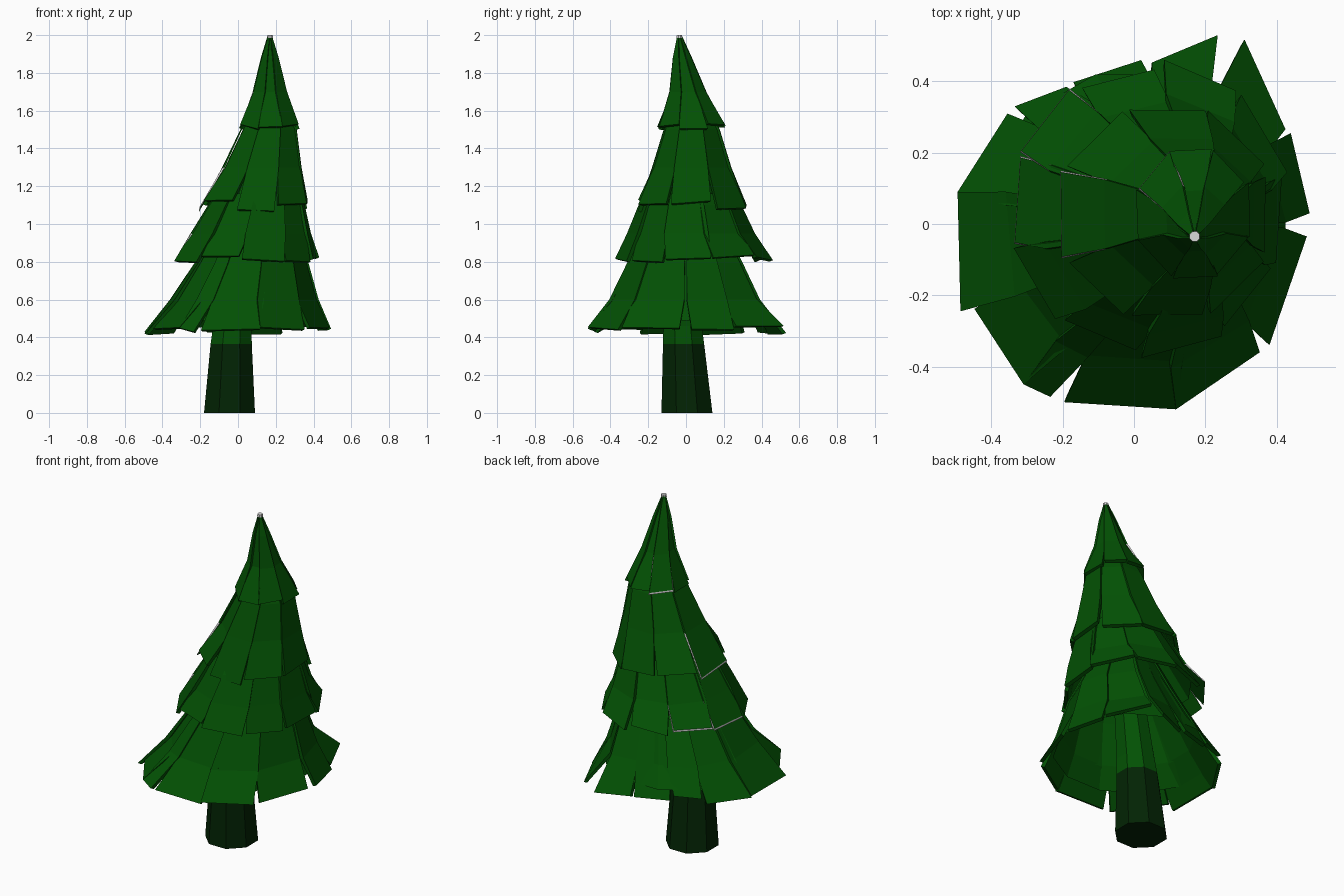
import bpy, bmesh, math, random
from mathutils import Vector

if "Cube" in bpy.data.objects:
    bpy.data.objects.remove(bpy.data.objects["Cube"])

random.seed(4)


def material(name, col):
    m = bpy.data.materials.new(name)
    m.diffuse_color = (*col, 1)
    m.use_nodes = True
    m.node_tree.nodes["Principled BSDF"].inputs["Base Color"].default_value = m.diffuse_color
    return m


GREEN = material("needle green", (0.0009, 0.083, 0.0012))
DARK = material("dark trunk green", (0.0008, 0.0175, 0.0012))
GREY = material("pale grey", (0.7, 0.7, 0.7))


def finish(bm, name, mats):
    bmesh.ops.recalc_face_normals(bm, faces=bm.faces)
    me = bpy.data.meshes.new(name)
    bm.to_mesh(me)
    bm.free()
    ob = bpy.data.objects.new(name, me)
    for m in mats:
        me.materials.append(m)
    bpy.context.collection.objects.link(ob)
    return ob


def loft(name, rings, sides, mats, rule=lambda z: 0, capped=True):
    """Faceted tube through rings of (x, y, z, radius)."""
    bm = bmesh.new()
    rows = []
    for x, y, z, r in rings:
        rows.append([bm.verts.new((x + r * math.cos((i + .5) * math.tau / sides),
                                   y + r * math.sin((i + .5) * math.tau / sides), z))
                     for i in range(sides)])
    for a, b in zip(rows, rows[1:]):
        for i in range(sides):
            j = (i + 1) % sides
            bm.faces.new((a[i], a[j], b[j], b[i]))
    if capped:
        bm.faces.new(rows[0][::-1])
        bm.faces.new(rows[-1])
    for f in bm.faces:
        f.material_index = rule(f.calc_center_median().z)
    return finish(bm, name, mats)


def bough_panel(bm, pa, pb, rim, rings, inset, grey):
    """One sloping slab hanging from the upper ring to rim corners pa and pb."""
    cols = []
    along = Vector((pb.x - pa.x, pb.y - pa.y)).normalized()
    for p, side in ((pa, -1), (pb, 1)):
        off = Vector((p.x - rim[0], p.y - rim[1]))
        d = off.normalized()
        col = [(p, d, side)]
        for x, y, z, k in rings:
            # the slab widens upward so neighbours overlap above the rim
            q = d * (off.length * .4 + rim[3] * .6) * k + along * side * rim[3] * .05 * k
            q -= q.normalized() * inset
            col.append((Vector((x + q.x, y + q.y, z)), d, side))
        cols.append(col)
    flare = .004 * grey
    side_dir = Vector((along.x, along.y, 0))
    grid = []
    for c in cols:
        outer, inner = [], []
        for i, (p, d, side) in enumerate(c):
            outer.append(bm.verts.new(p))
            t = .02 if i < 2 else .012
            q = p - Vector((d.x, d.y, .35)) * t * (1 - .5 * grey) + side_dir * side * flare
            if grey and i == 0:
                q += Vector((d.x, d.y, -.6)) * .011
            inner.append(bm.verts.new(q))
        grid.append((outer, inner))
    (ao, ai), (bo, bi) = grid
    n = len(ao)
    for i in range(n - 1):
        bm.faces.new((ao[i], bo[i], bo[i + 1], ao[i + 1]))
        bm.faces.new((ai[i], ai[i + 1], bi[i + 1], bi[i]))
        for o, s in ((ao, ai), (bo, bi)):
            bm.faces.new((o[i], o[i + 1], s[i + 1], s[i])).material_index = grey if i == 0 else 0
    bm.faces.new((ao[0], ai[0], bi[0], bo[0])).material_index = grey
    bm.faces.new((ao[-1], bo[-1], bi[-1], ai[-1]))


def tier(name, rim, rings, panels, grey=()):
    bm = bmesh.new()
    for n, (pa, pb) in enumerate(panels):
        # every second slab sits slightly further in
        g = int(n in grey)
        bough_panel(bm, pa, pb, rim, rings, -.004 if g else .01 * (n % 2), g)
    return finish(bm, name, [GREEN, GREY])


def ring_panels(rim, rx, ry, count, start, jit, gap):
    """Rim corner pairs spread around an ellipse with a seeded irregularity."""
    out = []
    step = math.tau / count
    for i in range(count):
        pair = []
        lift = random.uniform(-jit, jit)
        s = 1 + random.uniform(-.04, .05)
        for a in (i + gap, i + 1 - gap):
            t = math.radians(start) + (a + random.uniform(-.04, .04)) * step
            pair.append(Vector((rim[0] + rx * s * math.cos(t), rim[1] + ry * s * math.sin(t),
                                rim[2] + lift + random.uniform(-jit, jit) * .8)))
        out.append(pair)
    return out


# trunk: dark below, green where it meets the boughs
loft("trunk", [(-.045, .005, 0, .146), (-.036, -.013, .365, .118),
               (-.03, -.018, .46, .11), (.05, 0, .95, .08)], 8, [DARK, GREEN],
     lambda z: 0 if z < .37 else 1)

# lowest boughs: rim corners (x, y, x, y) going round
skirt = [(-.487, -.245, -.495, .09), (-.495, .09, -.355, .31), (-.335, .33, -.19, .385),
         (-.17, .398, .02, .46), (.05, .453, .235, .53), (.31, .518, .425, .266),
         (.44, .255, .493, .03), (.485, -.035, .38, -.34), (.353, -.36, .118, -.52),
         (.118, -.52, -.196, -.5), (-.235, -.485, -.31, -.45), (-.31, -.45, -.448, -.238)]
rim1 = (0, 0, .435, .5)
corners = []
for a, b, c, d in skirt:
    z = .44 + random.uniform(-.015, .015)
    corners.append((Vector((a, b, z + random.uniform(-.012, .012))),
                    Vector((c, d, z + random.uniform(-.012, .012)))))
tier("lowest_boughs", rim1, [(.03, 0, .6, .79), (.07, 0, .8, .6), (.08, .01, 1.02, .36)], corners)

# upper boughs
rim2 = (.04, .04, .82, .4)
tier("lower_middle_boughs", rim2, [(.07, .025, .95, .82), (.1, .02, 1.1, .66), (.13, .02, 1.3, .4)],
     ring_panels(rim2, .385, .405, 10, 122, .018, .05), grey=(0, 1))
rim3 = (.09, .03, 1.1, .31)
tier("upper_middle_boughs", rim3, [(.13, .03, 1.3, .72), (.165, .03, 1.5, .51), (.17, .02, 1.65, .3)],
     ring_panels(rim3, .305, .31, 8, 248, .02, .05), grey=(6,))
rim4 = (.165, .035, 1.51, .175)
tier("top_boughs", rim4, [(.17, .01, 1.7, .55), (.17, -.02, 1.88, .28), (.17, -.035, 1.992, .07)],
     ring_panels(rim4, .165, .19, 8, 114, .018, .03), grey=(0,))

# open inner shells that close the gaps behind the boughs
loft("lowest_shell", [(.005, 0, .49, .435), (.03, 0, .6, .365), (.065, 0, .8, .275),
                      (.08, .01, 1.02, .15)], 12, [GREEN], capped=False)
loft("lower_middle_shell", [(.05, .035, .87, .335), (.1, .02, 1.1, .235), (.13, .02, 1.3, .13)],
     10, [GREEN], capped=False)
loft("upper_middle_shell", [(.1, .03, 1.16, .25), (.13, .03, 1.3, .2), (.165, .03, 1.5, .13),
                            (.17, .02, 1.6, .08)], 8, [GREEN], capped=False)
loft("top_shell", [(.166, .03, 1.54, .135), (.17, .01, 1.7, .078), (.17, -.02, 1.88, .036),
                   (.17, -.035, 1.99, .01)], 7, [GREEN], capped=False)

# pale cap on the very tip
loft("tip", [(.17, -.035, 1.985, .016), (.17, -.035, 2.0, .015)], 8, [GREY])
